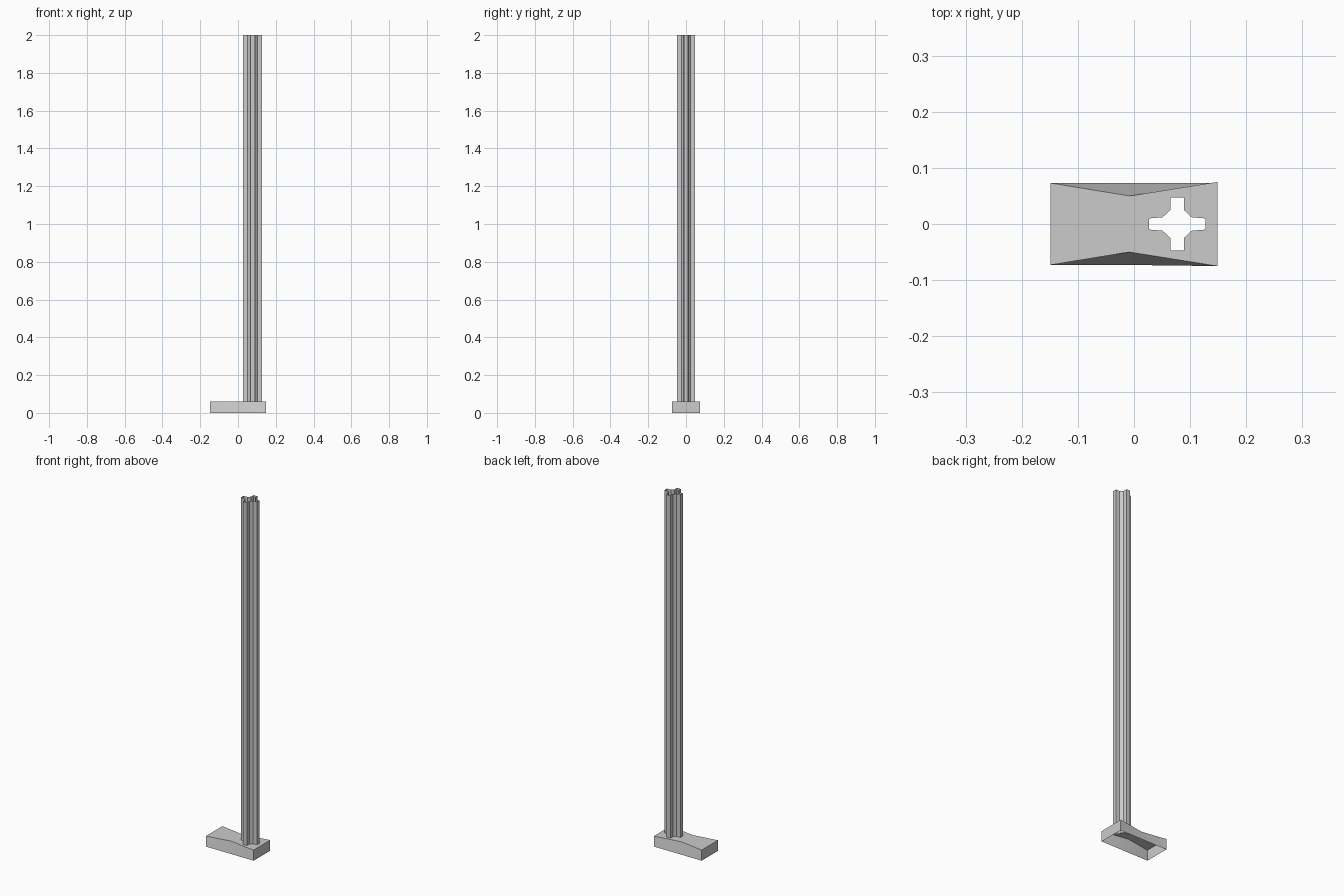
import bpy, bmesh
from math import radians

cube = bpy.data.objects.get("Cube")
if cube:
    bpy.data.objects.remove(cube)

grey = bpy.data.materials.new("light grey")
grey.use_nodes = True
grey.diffuse_color = (0.6, 0.6, 0.6, 1)
grey.node_tree.nodes["Principled BSDF"].inputs["Base Color"].default_value = (0.6, 0.6, 0.6, 1)

POST_X, BASE_TOP, POST_TOP = 0.077, 0.06, 2.0


def ring(bm, outline, z):
    return [bm.verts.new((x, y, z)) for x, y in outline]


def walls(bm, low, high):
    """Join two counter-clockwise rings with outward facing quads."""
    n = len(low)
    for i in range(n):
        j = (i + 1) % n
        bm.faces.new((low[i], low[j], high[j], high[i]))


def finish(bm, name):
    mesh = bpy.data.meshes.new(name)
    bm.to_mesh(mesh)
    bm.free()
    mesh.materials.append(grey)
    obj = bpy.data.objects.new(name, mesh)
    bpy.context.collection.objects.link(obj)
    bpy.ops.object.select_all(action='DESELECT')
    obj.select_set(True)
    bpy.context.view_layer.objects.active = obj
    bpy.ops.object.shade_smooth_by_angle(angle=radians(25))
    return obj


# Cross-shaped section with sloped inner corners, one quadrant mirrored round
quadrant = [(0.05, 0.010), (0.026, 0.012), (0.012, 0.025), (0.012, 0.0475)]
cross = []
for sx, sy, step in ((1, 1, 1), (-1, 1, -1), (-1, -1, 1), (1, -1, -1)):
    cross += [(POST_X + sx * x, sy * y) for x, y in quadrant[::step]]

# Post: an open tube
bm = bmesh.new()
walls(bm, ring(bm, cross, BASE_TOP), ring(bm, cross, POST_TOP))
finish(bm, "post")

# Base: straight foot, waisted top edge, open underneath
front_foot = [(-0.149, -0.073), (-0.008, -0.073), (0.149, -0.073)]
front_top = [(-0.149, -0.073), (-0.008, -0.050), (0.149, -0.075)]


def mirrored(side):
    return side + [(x, -y) for x, y in reversed(side)]


bm = bmesh.new()
foot = ring(bm, mirrored(front_foot), 0)
rim = ring(bm, mirrored(front_top), BASE_TOP)
walls(bm, foot, rim)

# Top plate with the cross left open
hole = ring(bm, cross, BASE_TOP)
edges = []
for loop in (rim, hole):
    for a, b in zip(loop, loop[1:] + loop[:1]):
        edges.append(bm.edges.get((a, b)) or bm.edges.new((a, b)))
fill = bmesh.ops.triangle_fill(bm, edges=edges, use_beauty=True, normal=(0, 0, 1))
for f in [g for g in fill["geom"] if isinstance(g, bmesh.types.BMFace)]:
    f.normal_update()
    if f.normal.z < 0:
        f.normal_flip()
finish(bm, "base")
